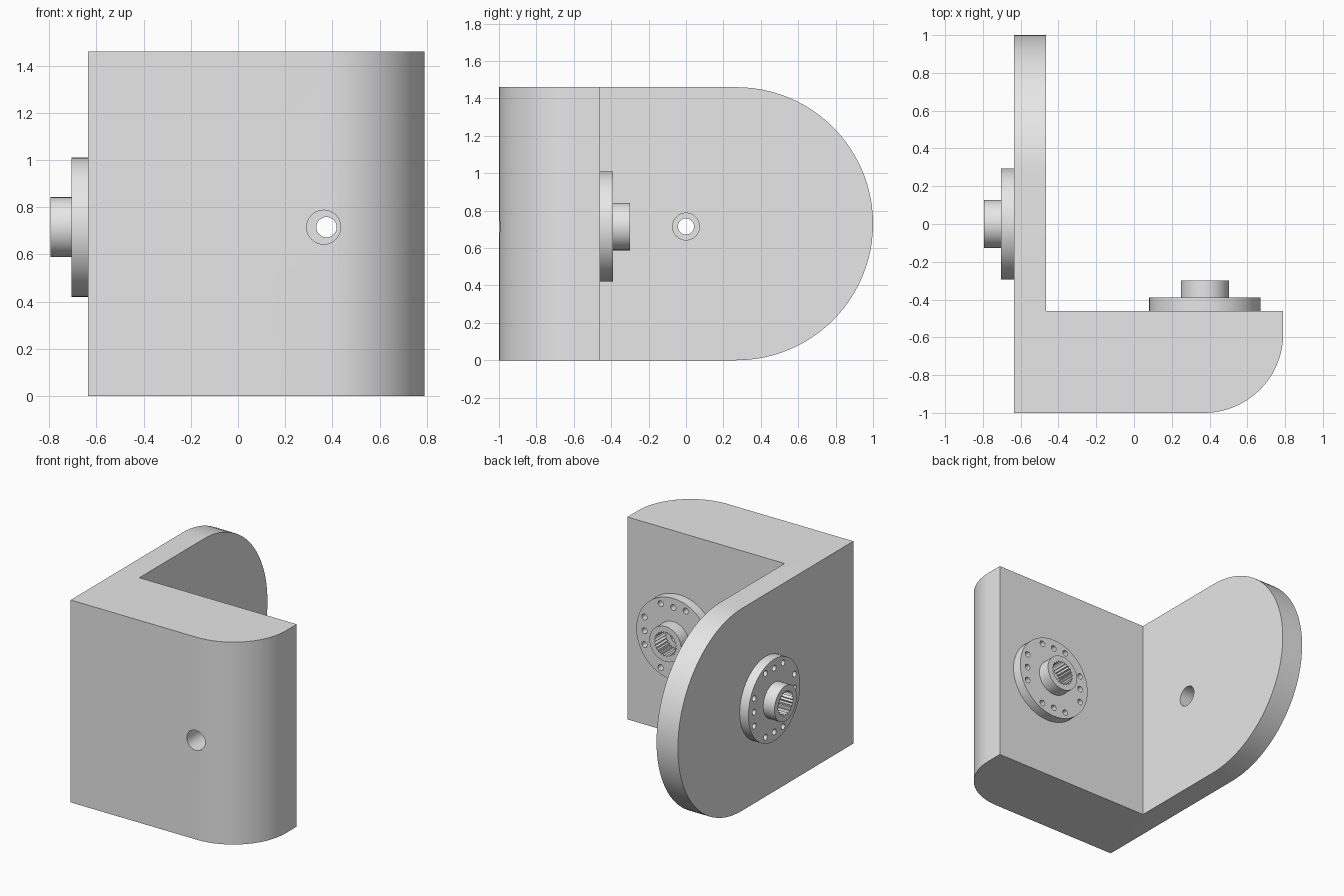
import bpy
import bmesh
import math
from mathutils import Matrix, Vector

cube = bpy.data.objects.get("Cube")
if cube:
    bpy.data.objects.remove(cube, do_unlink=True)

grey = bpy.data.materials.new("light_grey")
grey.use_nodes = True
COLOUR = (0.8, 0.8, 0.8, 1)
grey.diffuse_color = COLOUR
grey.node_tree.nodes["Principled BSDF"].inputs["Base Color"].default_value = COLOUR

HEIGHT = 1.46
LEFT, RIGHT = -0.635, 0.79
AXIS_Z = 0.715          # height of both pivot axes


def arc(cx, cy, r, start, end, n):
    """Points along an arc, angles in degrees."""
    steps = [math.radians(start + (end - start) * i / n) for i in range(n + 1)]
    return [(cx + r * math.cos(a), cy + r * math.sin(a)) for a in steps]


def circle(r, n=48, cx=0, cy=0):
    return arc(cx, cy, r, 0, 360, n)[:-1]


def prism(name, points, low, high, matrix=Matrix()):
    """Extrude a flat outline from low to high along its local z."""
    bm = bmesh.new()
    base = bm.faces.new([bm.verts.new((x, y, low)) for x, y in points])
    grown = bmesh.ops.extrude_face_region(bm, geom=[base])
    top = [v for v in grown["geom"] if isinstance(v, bmesh.types.BMVert)]
    bmesh.ops.translate(bm, verts=top, vec=Vector((0, 0, high - low)))
    bmesh.ops.recalc_face_normals(bm, faces=bm.faces)
    bm.transform(matrix)
    mesh = bpy.data.meshes.new(name)
    bm.to_mesh(mesh)
    bm.free()
    mesh.materials.append(grey)
    obj = bpy.data.objects.new(name, mesh)
    bpy.context.collection.objects.link(obj)
    return obj


def select(obj):
    bpy.ops.object.select_all(action="DESELECT")
    obj.select_set(True)
    bpy.context.view_layer.objects.active = obj


def combine(obj, tool, operation):
    mod = obj.modifiers.new("boolean", "BOOLEAN")
    mod.operation = operation
    mod.solver = "EXACT"
    mod.object = tool
    select(obj)
    bpy.ops.object.modifier_apply(modifier=mod.name)
    bpy.data.objects.remove(tool, do_unlink=True)


def smooth(obj):
    select(obj)
    bpy.ops.object.shade_smooth_by_angle(angle=math.radians(30))


# Placements of the two pivots: outward from the side plate and from the block
side_pivot = Matrix.Translation((LEFT, 0, AXIS_Z)) @ Matrix.Rotation(-math.pi / 2, 4, "Y")
back_pivot = Matrix.Translation((0.375, -0.46, AXIS_Z)) @ Matrix.Rotation(-math.pi / 2, 4, "X")

# L-shaped bracket with one rounded vertical corner
outline = [(LEFT, -1)] + arc(RIGHT - 0.42, -0.58, 0.42, -90, 0, 24)
outline += [(RIGHT, -0.46), (-0.465, -0.46), (-0.465, 1.1), (LEFT, 1.1)]
bracket = prism("bracket", outline, 0, HEIGHT)

# Round the free end of the side plate
r = HEIGHT / 2
end_waste = [(1 - r, -0.5)] + arc(1 - r, r, r, -90, 90, 48) + [(1 - r, 2), (2, 2), (2, -0.5)]
to_side = Matrix(((0, 0, 1), (1, 0, 0), (0, 1, 0))).to_4x4()
combine(bracket, prism("end_cutter", end_waste, -1, 1, to_side), "DIFFERENCE")

# Screw bores through plate and block
combine(bracket, prism("side_bore", circle(0.072), -0.4, 0.2, side_pivot), "DIFFERENCE")
combine(bracket, prism("block_bore", circle(0.072, cx=-0.012), -0.8, 0.2, back_pivot), "DIFFERENCE")
smooth(bracket)


def horn(name, matrix):
    """Round flange with a splined hub and a square ring of small holes."""
    body = prism(name, circle(0.295, 64), 0, 0.07)
    combine(body, prism("hub", circle(0.127), 0.02, 0.16), "UNION")
    teeth = 24
    spline = []
    for i in range(teeth * 2):
        a = math.pi * i / teeth
        rad = 0.09 if i % 2 else 0.077
        spline.append((rad * math.cos(a), rad * math.sin(a)))
    combine(body, prism("spline_cutter", spline, 0.035, 0.3), "DIFFERENCE")
    combine(body, prism("screw_cutter", circle(0.043, 32), -0.1, 0.3), "DIFFERENCE")
    for side in range(4):
        turn = Matrix.Rotation(side * math.pi / 2, 4, "Z")
        for offset in (-0.1, 0, 0.1):
            hole = prism("hole_cutter", circle(0.021, 16, 0.23, offset), -0.1, 0.3, turn)
            combine(body, hole, "DIFFERENCE")
    body.data.transform(matrix)
    smooth(body)


horn("side_horn", side_pivot)
horn("back_horn", back_pivot)
